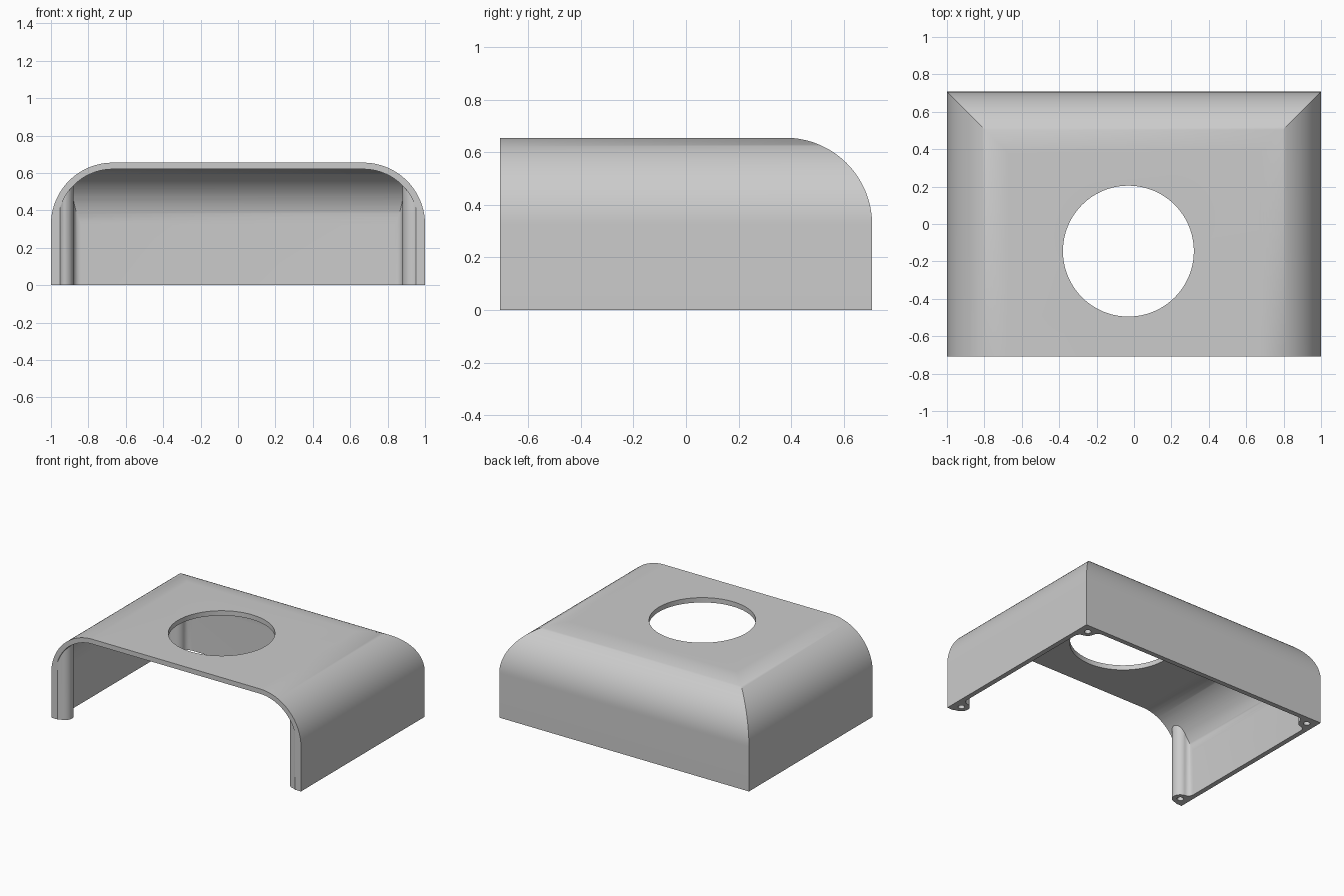
import bpy, bmesh
from math import pi, sin, cos, atan2, sqrt

if "Cube" in bpy.data.objects:
    bpy.data.objects.remove(bpy.data.objects["Cube"])

HALF_X, HALF_Y, TOP = 1.0, 0.708, 0.655
RADIUS, WALL = 0.33, 0.035
POST_INSET, POST_R, FILLET = 0.065, 0.055, 0.04

grey = bpy.data.materials.new("light grey plastic")
grey.use_nodes = True
grey.diffuse_color = (0.6, 0.6, 0.6, 1)
grey.node_tree.nodes["Principled BSDF"].inputs["Base Color"].default_value = (0.6, 0.6, 0.6, 1)


def loft(name, rings):
    """Closed solid skinned through matching rings of points."""
    bm = bmesh.new()
    loops = [[bm.verts.new(p) for p in ring] for ring in rings]
    n = len(loops[0])
    for a, b in zip(loops, loops[1:]):
        for i in range(n):
            j = (i + 1) % n
            bm.faces.new((a[i], a[j], b[j], b[i]))
    bm.faces.new(loops[0][::-1])
    bm.faces.new(loops[-1])
    bmesh.ops.recalc_face_normals(bm, faces=bm.faces)
    mesh = bpy.data.meshes.new(name)
    bm.to_mesh(mesh)
    bm.free()
    mesh.materials.append(grey)
    obj = bpy.data.objects.new(name, mesh)
    bpy.context.collection.objects.link(obj)
    return obj


def dome(name, inset, bottom, front, steps=32):
    """Box with rounded left, right and back shoulders meeting in mitres."""
    r = RADIUS - inset
    levels = [(inset, bottom)]
    for i in range(steps + 1):
        a = pi / 2 * i / steps
        levels.append((inset + r * (1 - cos(a)), TOP - RADIUS + r * sin(a)))
    rings = []
    for d, z in levels:
        x, back = HALF_X - d, HALF_Y - d
        rings.append([(-x, front, z), (x, front, z), (x, back, z), (-x, back, z)])
    return loft(name, rings)


def prism(name, outline, z0, z1):
    return loft(name, [[(x, y, z) for x, y in outline] for z in (z0, z1)])


def circle(x, y, r, n):
    return [(x + r * cos(2 * pi * i / n), y + r * sin(2 * pi * i / n)) for i in range(n)]


def arc(cx, cy, r, a0, a1, n):
    return [(cx + r * cos(a0 + (a1 - a0) * i / n), cy + r * sin(a0 + (a1 - a0) * i / n))
            for i in range(n + 1)]


def cut(target, cutter):
    """Subtract the cutter and discard it."""
    mod = target.modifiers.new("cut", 'BOOLEAN')
    mod.operation, mod.solver, mod.object = 'DIFFERENCE', 'EXACT', cutter
    bpy.context.view_layer.objects.active = target
    bpy.ops.object.modifier_apply(modifier=mod.name)
    bpy.data.objects.remove(cutter)


def post_outline(at_back):
    """Round screw post blended into the walls, measured from the outer corner."""
    c, u = POST_INSET, WALL + FILLET
    dv = sqrt((POST_R + FILLET) ** 2 - (u - c) ** 2)
    tangent = atan2(dv, u - c)
    blend = arc(u, c + dv, FILLET, pi, pi + tangent, 8)
    if at_back:
        bulge = arc(c, c, POST_R, tangent, pi / 2 - tangent, 12)
        other = [(v, w) for w, v in reversed(blend)]
        end = [(c + dv, 0), (0, 0), (0, c + dv)]
    else:
        bulge = arc(c, c, POST_R, tangent, -tangent, 24)
        other = [(w, 2 * c - v) for w, v in reversed(blend)]
        end = [(0, c - dv), (0, c + dv)]
    return blend + bulge[1:-1] + other + end


# Outer body and the hollow inside, open at the front and the bottom
cover = dome("cover_shell", 0, 0, -HALF_Y)
cavity = dome("cavity", WALL, -0.1, -HALF_Y - 0.3)

# Four posts stay standing in the hollow
corners = [(sx, sy) for sx in (-1, 1) for sy in (-1, 1)]
for sx, sy in corners:
    outline = [(sx * (HALF_X - u), sy * (HALF_Y - v)) for u, v in post_outline(sy > 0)]
    cut(cavity, prism("post", outline, -0.2, 1))
cut(cover, cavity)

# Screw holes in the posts
for sx, sy in corners:
    hole = circle(sx * (HALF_X - POST_INSET), sy * (HALF_Y - POST_INSET), 0.022, 20)
    cut(cover, prism("screw_hole", hole, -0.1, 0.3))

# Large round opening in the top
cut(cover, prism("top_opening", circle(-0.03, -0.145, 0.35, 96), 0.5, 0.8))

# Smooth curves, sharp corners
bpy.ops.object.select_all(action='DESELECT')
cover.select_set(True)
bpy.context.view_layer.objects.active = cover
bpy.ops.object.shade_smooth_by_angle(angle=pi / 6)
